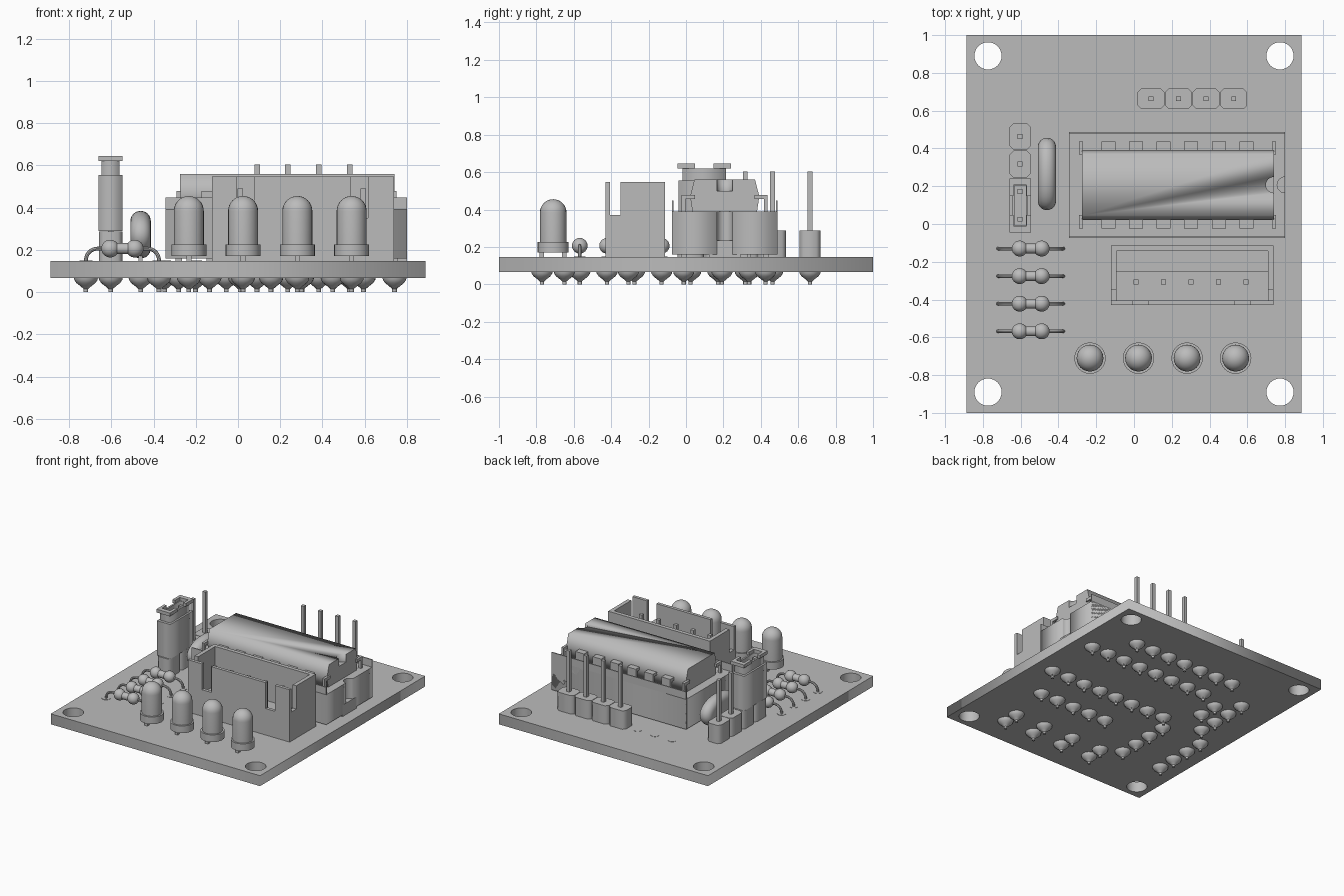
import bpy, bmesh, math
from mathutils import Matrix, Vector

default_cube = bpy.data.objects.get("Cube")
if default_cube:
    bpy.data.objects.remove(default_cube, do_unlink=True)

grey = bpy.data.materials.new("plain_grey")
grey.use_nodes = True
colour = (0.5, 0.5, 0.5, 1)
grey.diffuse_color = colour
grey.node_tree.nodes["Principled BSDF"].inputs["Base Color"].default_value = colour

BOARD_LOW, BOARD_TOP, PITCH = 0.067, 0.147, 0.146


def add_object(name, mesh, smooth=False):
    obj = bpy.data.objects.new(name, mesh)
    bpy.context.collection.objects.link(obj)
    mesh.materials.clear()
    mesh.materials.append(grey)
    if smooth:
        bpy.ops.object.select_all(action="DESELECT")
        obj.select_set(True)
        bpy.context.view_layer.objects.active = obj
        bpy.ops.object.shade_smooth_by_angle(angle=math.radians(40))
    return obj


def boxes(name, spans):
    """One object made of boxes, each given as x, y and z ranges."""
    bm = bmesh.new()
    for xs, ys, zs in spans:
        size = [s[1] - s[0] for s in (xs, ys, zs)]
        centre = Vector([(s[0] + s[1]) / 2 for s in (xs, ys, zs)])
        bmesh.ops.create_cube(bm, size=1, matrix=Matrix.Translation(centre) @ Matrix.Diagonal((*size, 1)))
    mesh = bpy.data.meshes.new(name)
    bm.to_mesh(mesh)
    bm.free()
    return add_object(name, mesh)


def around(c, half):
    return (c - half, c + half)


def ellipse(cx, cy, rx, ry=None, start=0.0, sweep=math.tau, count=32):
    steps = count if sweep == math.tau else count + 1
    return [(cx + rx * math.cos(start + sweep * i / count),
             cy + (ry or rx) * math.sin(start + sweep * i / count)) for i in range(steps)]


def baked(name, curve, matrix=None, smooth=False):
    """Turn a curve into a mesh object."""
    temp = bpy.data.objects.new("temporary", curve)
    bpy.context.collection.objects.link(temp)
    graph = bpy.context.evaluated_depsgraph_get()
    mesh = bpy.data.meshes.new_from_object(temp.evaluated_get(graph))
    mesh.name = name
    if matrix:
        mesh.transform(matrix)
    bpy.data.objects.remove(temp, do_unlink=True)
    return add_object(name, mesh, smooth)


def prism(name, outlines, low, high, along_x=False, bevel=0.0, smooth=False):
    """Extrude flat outlines (inner ones become holes) along z or x."""
    curve = bpy.data.curves.new(name, "CURVE")
    curve.dimensions = "2D"
    curve.fill_mode = "BOTH"
    curve.extrude = (high - low) / 2
    curve.bevel_depth = bevel
    curve.bevel_resolution = 5
    for outline in outlines:
        spline = curve.splines.new("POLY")
        spline.points.add(len(outline) - 1)
        for point, (u, v) in zip(spline.points, outline):
            point.co = (u, v, 0, 1)
        spline.use_cyclic_u = True
    matrix = Matrix.Translation((0, 0, (low + high) / 2))
    if along_x:
        matrix = Matrix(((0, 0, 1, 0), (1, 0, 0, 0), (0, 1, 0, 0), (0, 0, 0, 1))) @ matrix
    return baked(name, curve, matrix, smooth)


def wire(name, points, radius):
    curve = bpy.data.curves.new(name, "CURVE")
    curve.dimensions = "3D"
    curve.bevel_depth = radius
    curve.bevel_resolution = 2
    curve.use_fill_caps = True
    spline = curve.splines.new("POLY")
    spline.points.add(len(points) - 1)
    for point, co in zip(spline.points, points):
        point.co = (*co, 1)
    return baked(name, curve, None, True)


def lathe(name, profile, place, steps=24, along_x=False):
    """Spin a radius and height profile."""
    bm = bmesh.new()
    verts = [bm.verts.new((r, 0, h)) for r, h in profile]
    edges = [bm.edges.new(pair) for pair in zip(verts, verts[1:])]
    bmesh.ops.spin(bm, geom=verts + edges, axis=(0, 0, 1), cent=(0, 0, 0),
                   angle=math.tau, steps=steps, use_merge=True)
    bmesh.ops.remove_doubles(bm, verts=bm.verts, dist=0.0005)
    bmesh.ops.recalc_face_normals(bm, faces=bm.faces)
    turn = Matrix.Rotation(math.pi / 2, 4, "Y") if along_x else Matrix()
    bm.transform(Matrix.Translation(place) @ turn)
    mesh = bpy.data.meshes.new(name)
    bm.to_mesh(mesh)
    bm.free()
    return add_object(name, mesh, True)


def rectangle(x0, x1, y0, y1):
    return [(x0, y0), (x1, y0), (x1, y1), (x0, y1)]


joints = []  # every place where a lead passes through the board

# circuit board with mounting holes
corner_holes = [ellipse(sx * 0.773, sy * 0.89, 0.072) for sx in (-1, 1) for sy in (-1, 1)]
prism("circuit_board", [rectangle(-0.887, 0.887, -1, 1)] + corner_holes, BOARD_LOW, BOARD_TOP)


def pin_header(name, places, along, high):
    """Row of chamfered blocks with a square pin through each."""
    w, d, c = PITCH / 2 - 0.002, 0.055, 0.02
    for x, y in places:
        shape = [(w, c - d), (w, d - c), (w - c, d), (c - w, d), (-w, d - c), (-w, c - d), (c - w, -d), (w - c, -d)]
        if along == "y":
            shape = [(-v, u) for u, v in shape]
        prism(name + "_block", [[(x + u, y + v) for u, v in shape]], BOARD_TOP, 0.288)
        boxes(name + "_pin", [(around(x, 0.013), around(y, 0.013), (0.02, high))])
        joints.append((x, y))


# straight pin headers and unused pads
pin_header("signal_header", [(0.09 + PITCH * i, 0.663) for i in range(4)], "x", 0.604)
pin_header("jumper_header", [(-0.603, 0.025 + PITCH * i) for i in range(4)], "y", 0.604)
for i in range(3):
    x = -0.347 + PITCH * i
    joints.append((x, 0.663))
    prism("unused_pad", [ellipse(x, 0.663, 0.03)], BOARD_TOP - 0.002, BOARD_TOP + 0.002)

# jumper cap: shell, neck and two grip frames
jx, jy = -0.603, 0.098
prism("jumper_shell", [rectangle(*around(jx, 0.057), *around(jy, 0.138))], 0.29, 0.555)
prism("jumper_neck", [rectangle(*around(jx, 0.043), *around(jy, 0.117)),
                      rectangle(*around(jx, 0.03), *around(jy, 0.105))], 0.555, 0.62)
for side in (-1, 1):
    out, mid = jy + side * 0.143, jy + side * 0.05
    near, far = sorted((out, mid))
    end = sorted((out, out - side * 0.035))
    boxes("jumper_grip", [((jx - 0.057, jx - 0.035), (near, far), (0.62, 0.645)),
                          ((jx + 0.035, jx + 0.057), (near, far), (0.62, 0.645)),
                          (around(jx, 0.04), end, (0.62, 0.645))])

# chip socket with end notch and thin side lips
ic_y, sx0, sx1 = 0.207, -0.343, 0.8
sy0, sy1 = around(ic_y, 0.281)
notch = ellipse(sx1, ic_y, 0.042, start=-math.pi / 2, sweep=-math.pi, count=12)
prism("chip_socket", [[(sx0, sy0), (sx1, sy0)] + notch + [(sx1, sy1), (sx0, sy1)]], 0.16, 0.39)
boxes("socket_lips", [((sx0, sx1), (sy0, sy0 + 0.008), (0.16, 0.447)),
                      ((sx0, sx1), (sy1 - 0.008, sy1), (0.16, 0.447))])
boxes("socket_key", [((0.72, sx1), around(ic_y, 0.085), (BOARD_TOP, 0.235))])

# chip body with a half round notch
body = [(ic_y + s * w, z) for s, w, z in ((-1, 0.172, 0.385), (1, 0.172, 0.385), (1, 0.185, 0.47),
                                         (1, 0.162, 0.56), (-1, 0.162, 0.56), (-1, 0.185, 0.47))]
chip = prism("chip_body", [body], -0.275, 0.74, along_x=True)
cutter = prism("notch_cutter", [ellipse(0.74, ic_y, 0.042)], 0.5, 0.6)
cutter.hide_render = True
cut = chip.modifiers.new("notch", "BOOLEAN")
cut.object, cut.solver = cutter, "EXACT"
bpy.context.view_layer.objects.active = chip
bpy.ops.object.modifier_apply(modifier="notch")
bpy.data.objects.remove(cutter, do_unlink=True)

# chip legs and socket pins
for i in range(8):
    x = -0.281 + PITCH * i
    half = 0.01 if i in (0, 7) else 0.037
    for side in (-1, 1):
        inner, bend, outer = (ic_y + side * d for d in (0.16, 0.21, 0.23))
        boxes("chip_leg", [(around(x, half), sorted((inner, outer)), (0.455, 0.478)),
                           (around(x, half), sorted((bend, outer)), (0.37, 0.478))])
        joints.append((x, ic_y + side * PITCH * 1.5))
        boxes("socket_pin", [(around(x, 0.015), around(joints[-1][1], 0.015), (0.02, 0.17))])

# shrouded connector: walls with slots, floor, ledge and pins
cx0, cx1, cy0, cy1, top = -0.123, 0.739, -0.43, -0.113, 0.548
wall = 0.03
slots = ((-0.005, 0.075), (0.535, 0.615))
front = (cy0, cy0 + wall * 0.8)
spans = [((cx0, cx1), (cy1 - wall, cy1), (BOARD_TOP, top)),
         ((cx0, cx1), (cy0, cy1), (0.16, 0.22)),
         ((cx0, cx1), (-0.255, cy1), (0.2, 0.25)),
         ((cx0, cx1), front, (BOARD_TOP, 0.35)),
         ((cx0, slots[0][0]), front, (0.35, top)),
         ((slots[0][1], slots[1][0]), front, (0.35, top)),
         ((slots[1][1], cx1), front, (0.35, top))]
for xs in ((cx0, cx0 + wall), (cx1 - wall, cx1)):
    spans += [(xs, (cy0, cy1), (BOARD_TOP, 0.37)), (xs, (-0.35, cy1), (0.37, top))]
boxes("connector_shroud", spans)
for i in range(5):
    x, y = 0.01 + PITCH * i, -0.308
    boxes("connector_pin", [(around(x, 0.013), around(y, 0.013), (0.02, 0.49))])
    joints.append((x, y))

# indicator lamps
dome = ellipse(0, 0.384, 0.071, start=0, sweep=math.pi / 2, count=8)
for i in range(4):
    x, y = -0.233 + 0.257 * i, -0.71
    lathe("lamp", [(0, 0.17), (0.083, 0.17), (0.083, 0.225), (0.071, 0.225)] + dome, (x, y, 0))
    for side in (-1, 1):
        joints.append((x, y + side * 0.06))
        boxes("lamp_lead", [(around(x, 0.012), around(joints[-1][1], 0.012), (0.02, 0.18))])

# resistors with bent leads
bulb = 0.042
neck_angle = 0.9
half_profile = ellipse(0, 0.058, bulb, start=math.pi / 2, sweep=-(math.pi / 2 + neck_angle), count=10)
profile = [(abs(r), h) for r, h in half_profile]
profile = profile + [(r, -h) for r, h in reversed(profile)]
for i in range(4):
    x, y, z = -0.547, -0.13 - PITCH * i, 0.206
    lathe("resistor", profile, (x, y, z), along_x=True)
    r = 0.055
    path = [(x - 0.173, y, 0.02)]
    path += [(u, y, v) for u, v in ellipse(x - 0.173 + r, z - r, r, start=math.pi, sweep=-math.pi / 2, count=8)]
    path += [(2 * x - u, y, v) for u, _, v in reversed(path)]
    wire("resistor_lead", path, 0.009)
    for side in (-1, 1):
        joints.append((x + side * 0.173, y))
        prism("resistor_pad", [ellipse(*joints[-1], 0.031)], BOARD_TOP - 0.002, BOARD_TOP + 0.002)

# dipped capacitor standing on edge
prism("capacitor", [ellipse(0.265, 0.272, 0.144, 0.066)], -0.463, -0.459, along_x=True, bevel=0.046, smooth=True)
for side in (-1, 1):
    joints.append((-0.461, 0.265 + side * PITCH / 2))
    boxes("capacitor_lead", [(around(-0.461, 0.01), around(joints[-1][1], 0.01), (0.02, 0.2))])

# solder joints under the board, each with a clipped lead
joint_profile = [(0, 0.07), (0.057, 0.07), (0.055, 0.058), (0.045, 0.043), (0.028, 0.03), (0.015, 0.019), (0.011, 0.015), (0.011, 0), (0, 0)]
for x, y in joints:
    lathe("solder_joint", joint_profile, (x, y, 0), steps=16)
